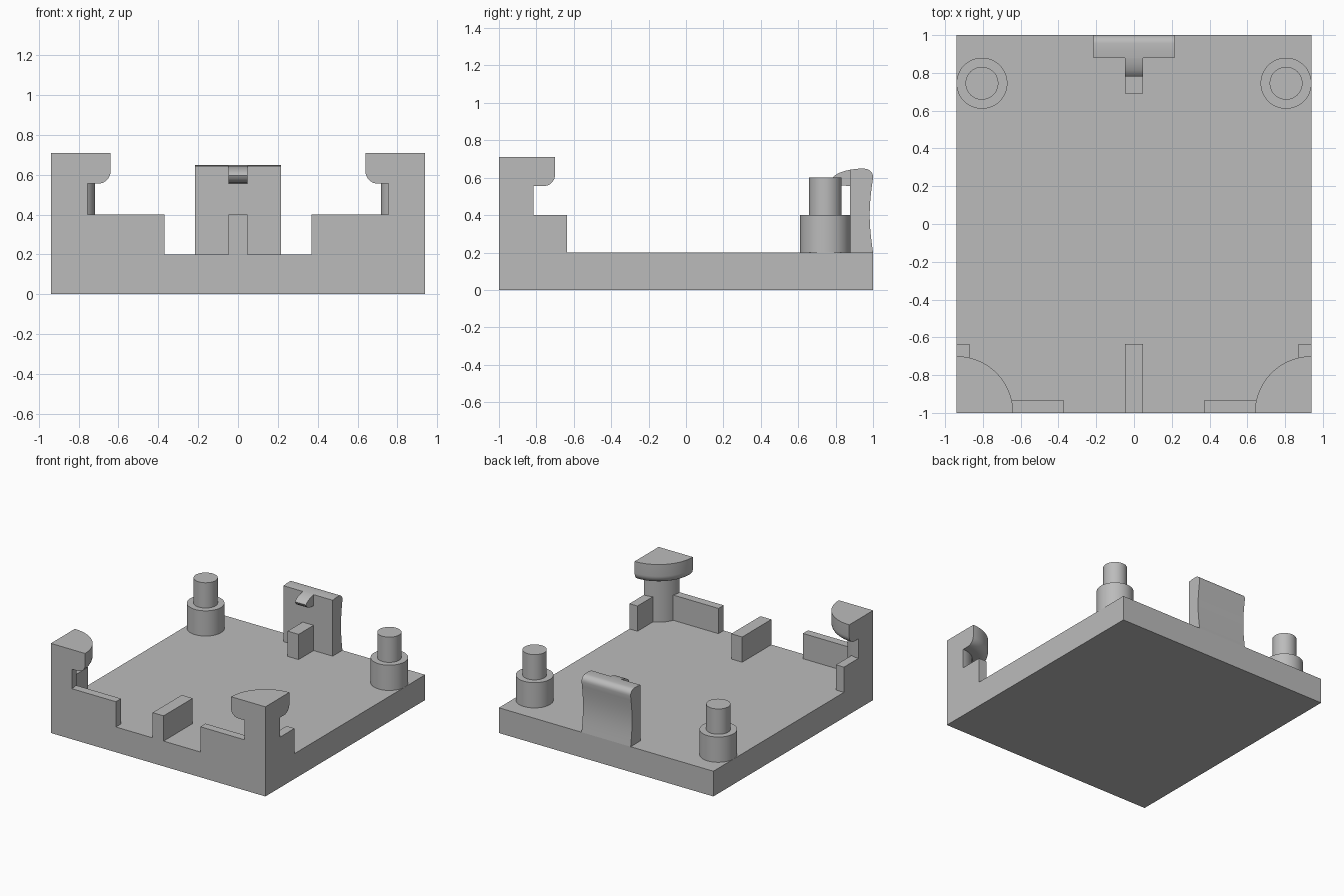
import bpy, bmesh
from math import sin, cos, pi, radians

cube = bpy.data.objects.get("Cube")
if cube:
    bpy.data.objects.remove(cube, do_unlink=True)

grey = bpy.data.materials.new("light grey plastic")
grey.use_nodes = True
colour = (0.5, 0.5, 0.5, 1)
grey.diffuse_color = colour
grey.node_tree.nodes["Principled BSDF"].inputs["Base Color"].default_value = colour

W, D, FLOOR, STEP = 0.94, 1.0, 0.2, 0.4
RIB = 0.048


def finish(name, bm, smooth=False):
    bmesh.ops.recalc_face_normals(bm, faces=bm.faces[:])
    mesh = bpy.data.meshes.new(name)
    bm.to_mesh(mesh)
    bm.free()
    mesh.materials.append(grey)
    obj = bpy.data.objects.new(name, mesh)
    bpy.context.collection.objects.link(obj)
    if smooth:
        bpy.ops.object.select_all(action="DESELECT")
        obj.select_set(True)
        bpy.context.view_layer.objects.active = obj
        bpy.ops.object.shade_smooth_by_angle(angle=radians(35))
    return obj


def box(name, xs, ys, zs):
    bm = bmesh.new()
    bmesh.ops.create_cube(bm, size=1)
    for v in bm.verts:
        v.co = [r[0] if c < 0 else r[1] for c, r in zip(v.co, (xs, ys, zs))]
    return finish(name, bm)


def lathe(name, profile, centre, start, sweep, steps):
    """Turn a (radius, z) profile about a vertical axis; part turns get flat caps."""
    bm = bmesh.new()
    cx, cy = centre
    bottom = bm.verts.new((cx, cy, profile[0][1]))
    top = bm.verts.new((cx, cy, profile[-1][1]))
    closed = sweep >= 2 * pi
    columns = []
    for i in range(steps if closed else steps + 1):
        a = start + sweep * i / steps
        ring = [bm.verts.new((cx + r * cos(a), cy + r * sin(a), z)) for r, z in profile]
        columns.append([bottom, *ring, top])
    pairs = list(zip(columns, columns[1:]))
    if closed:
        pairs.append((columns[-1], columns[0]))
    for a, b in pairs:
        for i in range(len(a) - 1):
            bm.faces.new(dict.fromkeys((a[i], b[i], b[i + 1], a[i + 1])))
    if not closed:
        bm.faces.new(columns[0])
        bm.faces.new(columns[-1])
    return finish(name, bm, True)


def extrude_x(name, outline, half):
    """Extrude a (y, z) outline across x."""
    bm = bmesh.new()
    face = bm.faces.new([bm.verts.new((-half, y, z)) for y, z in outline])
    out = bmesh.ops.extrude_face_region(bm, geom=[face], use_keep_orig=True)
    moved = [g for g in out["geom"] if isinstance(g, bmesh.types.BMVert)]
    bmesh.ops.translate(bm, verts=moved, vec=(2 * half, 0, 0))
    return finish(name, bm, True)


# Base plate and centre stops
box("base_plate", (-W, W), (-D, D), (0, FLOOR))
box("front_rib", (-RIB, RIB), (-D, -0.635), (FLOOR, STEP))
box("back_stop", (-RIB, RIB), (0.69, 0.9), (FLOOR, STEP))

# Quarter-round corner post with a rounded overhanging head
NECK, HEAD, ROUND = 0.185, 0.3, 0.062
post = [(NECK, FLOOR), (NECK, 0.555)]
for i in range(9):
    a = -pi / 2 + pi / 2 * i / 8
    post.append((HEAD - ROUND + ROUND * cos(a), 0.555 + ROUND + ROUND * sin(a)))
post.append((HEAD, 0.71))

# Stepped locating pin
pin = [(0.135, FLOOR), (0.135, STEP), (0.087, STEP), (0.087, 0.6)]

for s, side in ((1, "left"), (-1, "right")):
    lathe(side + "_corner_post", post, (s * W, -D), pi / 2, s * pi / 2, 24)
    lathe(side + "_back_pin", pin, (s * 0.805, 0.745), 0, 2 * pi, 48)
    box(side + "_front_wall", sorted((s * 0.37, s * W)), (-D, -0.935), (FLOOR, STEP))
    box(side + "_side_wall", sorted((s * 0.87, s * W)), (-D, -0.635), (FLOOR, STEP))

# Back clip: concave outer face and rounded top edge
clip = [(0.878, FLOOR)]
for i in range(13):
    t = i / 12
    clip.append((1 - 0.018 * sin(pi * t), FLOOR + 0.4 * t))
for i in range(1, 8):
    a = pi / 2 * i / 7
    clip.append((0.955 + 0.045 * cos(a), 0.605 + 0.043 * sin(a)))
clip += [(0.92, 0.648), (0.878, 0.643)]
extrude_x("back_clip", clip, 0.215)

# Rounded catch on the inside of the clip
catch = [(0.9, 0.645), (0.878, 0.643), (0.845, 0.635), (0.815, 0.624), (0.793, 0.61),
         (0.782, 0.597), (0.79, 0.58), (0.808, 0.566), (0.835, 0.558), (0.9, 0.555)]
extrude_x("clip_catch", catch, RIB)
